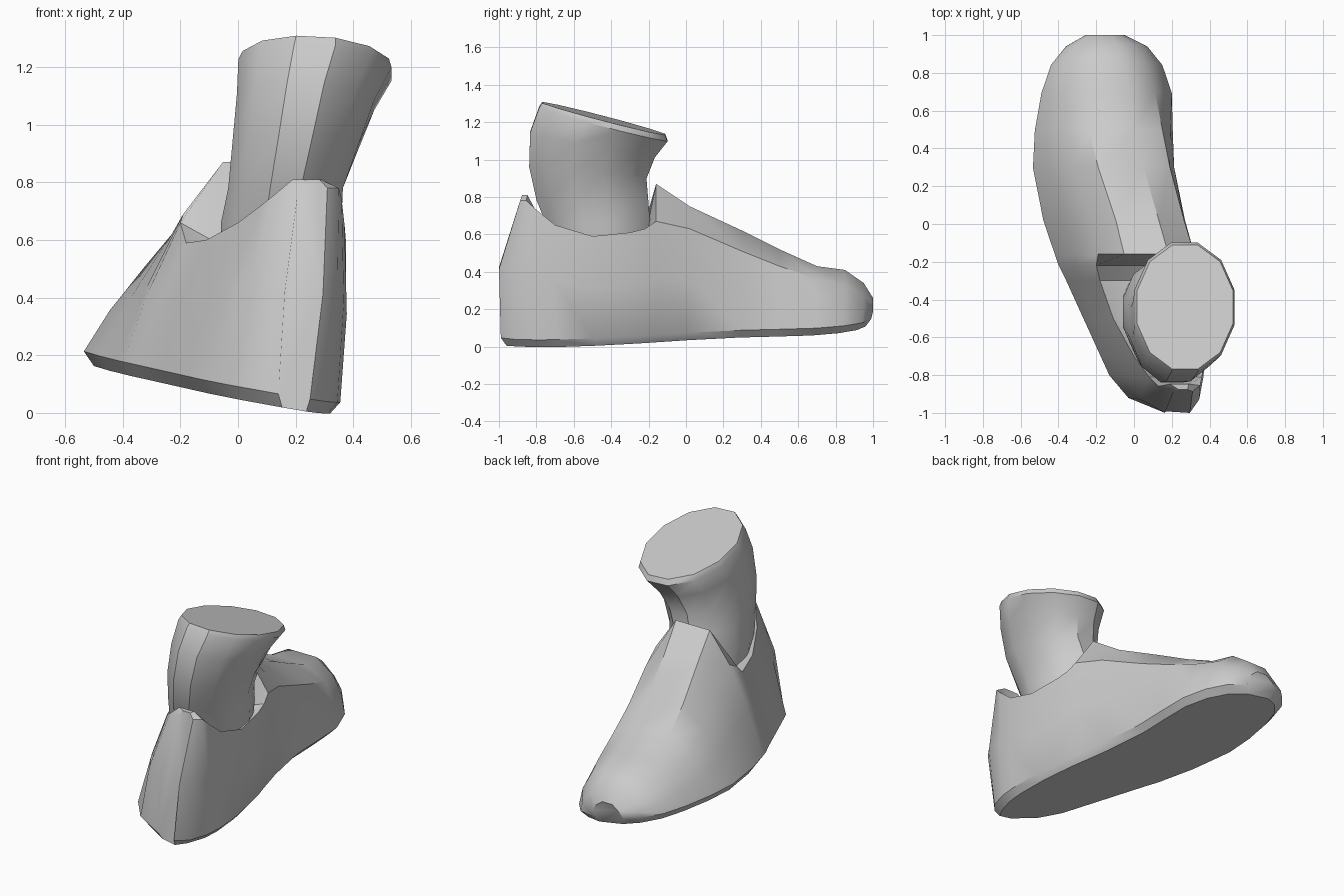
import bpy
import bmesh
from math import sin, cos, pi, radians

cube = bpy.data.objects.get("Cube")
if cube:
    bpy.data.objects.remove(cube, do_unlink=True)

grey = bpy.data.materials.new("plain_grey")
grey.use_nodes = True
colour = (0.6, 0.6, 0.6, 1)
grey.diffuse_color = colour
grey.node_tree.nodes["Principled BSDF"].inputs["Base Color"].default_value = colour


def loft(name, rings, sharp_angle):
    """Skin a list of closed rings and cap both ends."""
    bm = bmesh.new()
    loops = [[bm.verts.new(point) for point in ring] for ring in rings]
    for lower, upper in zip(loops, loops[1:]):
        count = len(lower)
        for i in range(count):
            j = (i + 1) % count
            bm.faces.new((lower[i], lower[j], upper[j], upper[i]))
    bm.faces.new(loops[0])
    bm.faces.new(loops[-1])
    bmesh.ops.recalc_face_normals(bm, faces=bm.faces)
    mesh = bpy.data.meshes.new(name)
    bm.to_mesh(mesh)
    bm.free()
    mesh.materials.append(grey)
    part = bpy.data.objects.new(name, mesh)
    bpy.context.collection.objects.link(part)
    bpy.ops.object.select_all(action="DESELECT")
    part.select_set(True)
    bpy.context.view_layer.objects.active = part
    bpy.ops.object.shade_smooth_by_angle(angle=radians(sharp_angle))
    return part


def sole_height(x, y):
    """The sole is a plane that rolls to one side."""
    return 0.07 - 0.17 * x + 0.025 * y


def mix(a, b, t):
    return a + (b - a) * t


def shoe_section(y, left, right, top_left, z_left, top_right, z_right, z_middle, lean):
    """Cross-section: sole, welt, flank, collar edge and middle, on both sides."""
    inset = min(0.035, (right - left) * 0.12)

    def side(edge, top, z_top, bulge, t):
        welt = sole_height(edge, y) + 0.045
        sole_x = edge + (inset if edge == left else -inset)
        return [
            (sole_x, y * 0.96, sole_height(sole_x, y)),
            (edge, y * 0.99, welt),
            (mix(edge, top, 0.5) + bulge, y, mix(welt, z_top, 0.5)),
            (top, y, z_top),
            (mix(top_left, top_right, t), y, z_middle),
        ]

    ring = side(left, top_left, z_left, -0.012, 0.27)
    ring += reversed(side(right, top_right, z_right, 0.015, 0.73))
    return [(x, py + lean * max(0, z - 0.45) / 0.35, z) for x, py, z in ring]


# Shoe: heel to toe, the low middle heights form the ankle opening
sections = [
    (-1.0, 0.14, 0.25, 0.21, 0.78, 0.31, 0.78, 0.81, 0.12),
    (-0.93, -0.03, 0.31, 0.13, 0.76, 0.35, 0.78, 0.81, 0.08),
    (-0.81, -0.13, 0.345, 0.08, 0.72, 0.36, 0.74, 0.58, 0),
    (-0.7, -0.18, 0.355, 0, 0.66, 0.37, 0.65, 0.55, 0),
    (-0.5, -0.27, 0.345, -0.11, 0.6, 0.375, 0.59, 0.52, 0),
    (-0.3, -0.36, 0.315, -0.18, 0.59, 0.35, 0.61, 0.52, 0),
    (-0.22, -0.4, 0.3, -0.2, 0.66, 0.335, 0.63, 0.58, 0),
    (-0.16, -0.42, 0.285, -0.19, 0.69, 0.32, 0.67, 0.87, 0),
    (0.02, -0.48, 0.245, -0.23, 0.62, 0.265, 0.63, 0.75, 0),
    (0.3, -0.535, 0.205, -0.33, 0.5, 0.19, 0.51, 0.62, 0),
    (0.5, -0.525, 0.205, -0.38, 0.42, 0.15, 0.43, 0.52, 0),
    (0.7, -0.49, 0.2, -0.38, 0.36, 0.11, 0.36, 0.43, 0),
    (0.85, -0.44, 0.15, -0.36, 0.33, 0.06, 0.33, 0.41, 0),
    (0.95, -0.36, 0.07, -0.3, 0.27, 0, 0.27, 0.34, 0),
    (1.0, -0.26, -0.05, -0.23, 0.23, -0.08, 0.23, 0.26, 0),
]
loft("shoe", [shoe_section(*row) for row in sections], 35)


def ankle_ring(z, x, y, radius_x, radius_y, tilt):
    """Twelve-sided oval, tipped so that its back is higher."""
    ring = []
    for i in range(12):
        a = 2 * pi * (i + 0.5) / 12
        dx, dy = radius_x * cos(a) * 1.03, radius_y * sin(a) * 1.03
        ring.append((x + dx, y + dy, z - tilt * dy - tilt * 0.2 * dx))
    return ring


# Ankle: rises from the opening and flares to a bevelled flat top
ankle_rows = [
    (0.5, 0.14, -0.45, 0.2, 0.25, 0),
    (0.66, 0.15, -0.47, 0.21, 0.28, 0),
    (0.78, 0.165, -0.5, 0.2, 0.3, 0),
    (0.93, 0.2, -0.525, 0.22, 0.315, 0.1),
    (1.08, 0.235, -0.5, 0.24, 0.335, 0.2),
    (1.19, 0.267, -0.442, 0.267, 0.345, 0.26),
    (1.22, 0.27, -0.44, 0.255, 0.33, 0.26),
]
loft("ankle", [ankle_ring(*row) for row in ankle_rows], 35)
